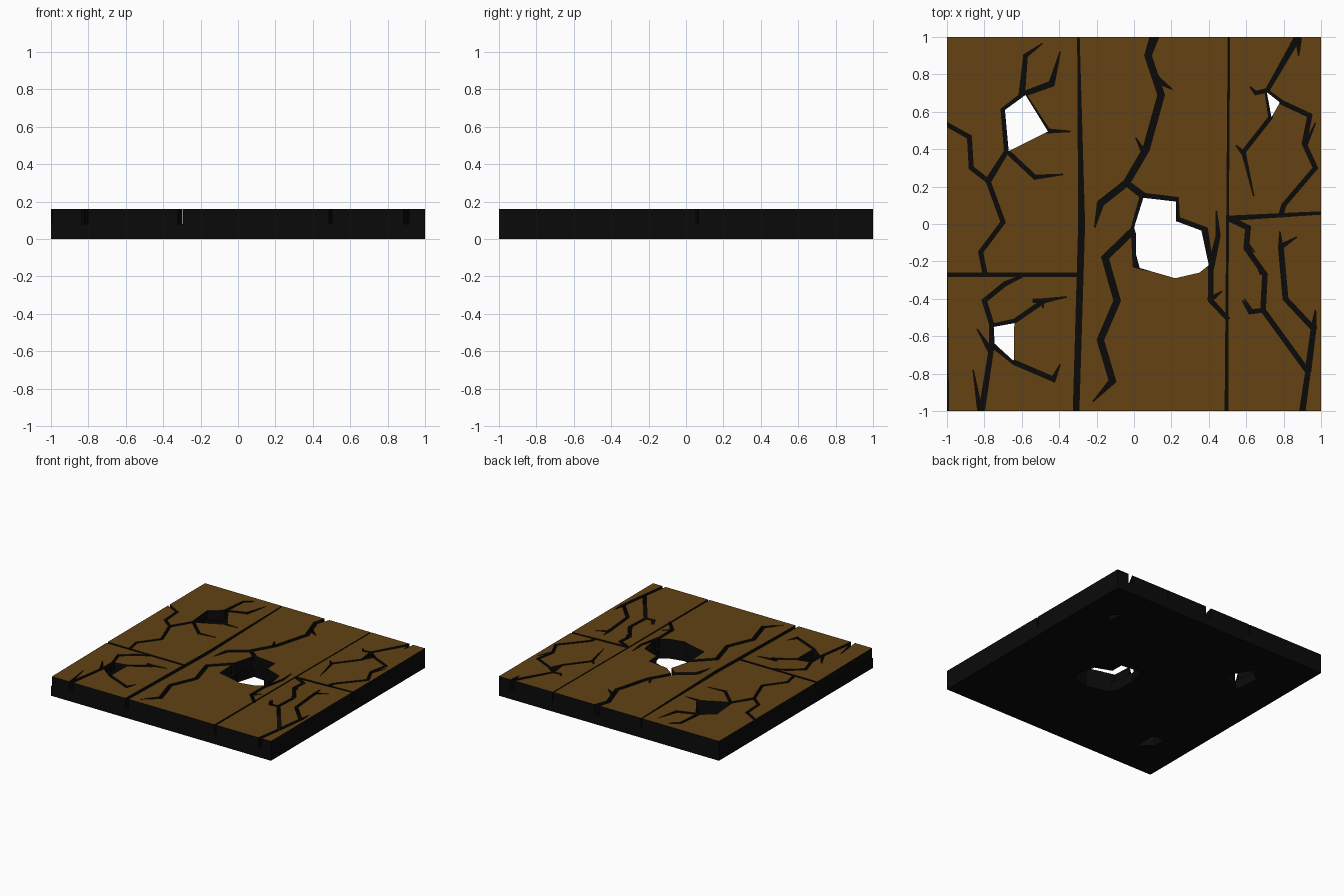
import bpy, bmesh
from mathutils import Vector

TOP, FLOOR = 0.16, 0.08


def material(name, rgb):
    m = bpy.data.materials.new(name)
    m.diffuse_color = (*rgb, 1)
    return m


def make_object(name, bm):
    bmesh.ops.recalc_face_normals(bm, faces=bm.faces)
    me = bpy.data.meshes.new(name)
    bm.to_mesh(me)
    bm.free()
    ob = bpy.data.objects.new(name, me)
    bpy.context.collection.objects.link(ob)
    return ob


def prism(bm, outline, z0, z1):
    lo = [bm.verts.new((x, y, z0)) for x, y in outline]
    hi = [bm.verts.new((x, y, z1)) for x, y in outline]
    n = len(outline)
    bm.faces.new(lo)
    bm.faces.new(hi)
    for i in range(n):
        j = (i + 1) % n
        bm.faces.new((lo[i], lo[j], hi[j], hi[i]))


def ribbon(bm, points, w0, w1, w2):
    """Crack cutter along a path; width goes start -> middle -> end."""
    p = [Vector(q) for q in points]
    n = len(p)
    rings = []
    for i, c in enumerate(p):
        a = (p[i] - p[i - 1]).normalized() if i else (p[1] - p[0]).normalized()
        b = (p[i + 1] - p[i]).normalized() if i < n - 1 else a
        t = (a + b).normalized()
        side = Vector((-t.y, t.x)) / max(0.6, t.dot(a))
        w = w0 if i == 0 else w2 if i == n - 1 else w1
        l, r = c + side * w / 2, c - side * w / 2
        rings.append([bm.verts.new((q.x, q.y, z))
                      for q, z in ((l, FLOOR), (r, FLOOR), (r, 0.2), (l, 0.2))])
    bm.faces.new(rings[0])
    bm.faces.new(rings[-1])
    for u, v in zip(rings, rings[1:]):
        for k in range(4):
            m = (k + 1) % 4
            bm.faces.new((u[k], u[m], v[m], v[k]))


T = 0.003  # pointed crack tip

# gaps between the planks: path, start / middle / end width
plank_gaps = [
    ([(-.298, 1.05), (-.28, 0), (-.311, -1.05)], .007, .032, .03),
    ([(.508, 1.05), (.5, 0), (.494, -1.05)], .008, .009, .015),
    ([(-1.05, -.271), (-.29, -.271)], .018, .018, .018),
    ([(.499, .03), (1.05, .062)], .024, .02, .012),
    ([(-1, -.271), (-1, -1.05)], T, .01, .018),
]
left_cracks = [
    ([(-1.05, .56), (-.88, .465), (-.87, .30), (-.78, .23), (-.70, .01), (-.82, -.15), (-.795, -.275)], .02, .022, .022),
    ([(-.78, .23), (-.68, .39), (-.53, .25), (-.38, .265)], .03, .022, T),
    ([(-.68, .385), (-.70, .61), (-.59, .695), (-.46, .497), (-.34, .495)], .025, .022, T),
    ([(-.60, .69), (-.58, .90), (-.49, .965)], .03, .02, T),
    ([(-.59, .695), (-.44, .75), (-.395, .92)], .025, .03, T),
    ([(-.58, -.27), (-.69, -.32), (-.80, -.41), (-.76, -.54), (-.76, -.65), (-.822, -1.05)], .01, .023, .03),
    ([(-.76, -.545), (-.64, -.52), (-.48, -.41), (-.36, -.39)], .02, .022, T),
    ([(-.755, -.645), (-.64, -.74), (-.43, -.83), (-.395, -.75)], .03, .024, T),
    ([(-.84, -.56), (-.765, -.68)], T, .02, .03),
    ([(-.86, -.78), (-.815, -1.05)], T, .02, .03),
    ([(-.54, -.41), (-.49, -.41), (-.485, -.45)], .02, .02, T),
]
middle_cracks = [
    ([(.125, 1.05), (.075, .90), (.145, .69), (.065, .40), (-.04, .22), (-.18, .11), (-.21, -.02)], .05, .035, T),
    ([(.08, .86), (.125, .77), (.205, .72)], .02, .035, T),
    ([(.01, .46), (.06, .37)], T, .02, .03),
    ([(-.04, .22), (.05, .15), (.0, -.03), (-.155, -.18), (-.09, -.41), (-.18, -.62), (-.115, -.84), (-.22, -.95)], .03, .034, T),
    ([(.045, .15), (.225, .13), (.23, .025), (.38, -.03), (.41, -.22), (.41, -.41), (.505, -.51)], .03, .026, .02),
    ([(.44, .07), (.45, -.06), (.41, -.24)], T, .022, .03),
    ([(.40, -.41), (.47, -.36)], .03, .02, T),
    ([(0, -.02), (.01, -.22), (.08, -.25)], .03, .03, T),
]
right_cracks = [
    ([(.905, 1.05), (.71, .71), (.73, .57), (.585, .385), (.64, .15)], .035, .02, T),
    ([(.88, .99), (.88, .9)], .03, .02, T),
    ([(.71, .71), (.79, .65), (.94, .58), (.91, .43), (.97, .30), (.80, .10), (.785, .04)], .02, .022, .025),
    ([(.62, .735), (.65, .70), (.715, .715)], T, .018, .02),
    ([(.545, .42), (.59, .375)], T, .02, .025),
    ([(.97, .54), (.915, .42)], T, .015, .02),
    ([(.51, .03), (.61, -.02), (.60, -.13), (.70, -.27), (.69, -.46), (.93, -.79), (.893, -1.05)], .03, .025, .03),
    ([(.70, -.46), (.62, -.47), (.58, -.41)], .02, .022, T),
    ([(.59, -.40), (.63, -.47)], T, .02, .02),
    ([(.645, -.15), (.61, -.10), (.68, -.27)], T, .015, .01),
    ([(.87, -.07), (.785, -.12), (.81, -.40), (.96, -.56), (.93, -.79)], T, .026, .03),
    ([(.78, -.04), (.785, -.13)], T, .02, .025),
    ([(.97, -.46), (.96, -.56)], T, .02, .03),
]
# holes right through the slab
holes = [
    [(-.69, .61), (-.58, .69), (-.46, .495), (-.67, .39)],
    [(-.75, -.55), (-.64, -.53), (-.643, -.733), (-.745, -.64)],
    [(.71, .705), (.78, .65), (.735, .57)],
    [(.05, .14), (.225, .12), (.225, .015), (.36, -.035), (.40, -.22), (.35, -.26),
     (.22, -.29), (.03, -.235), (.01, -.16), (.01, -.05), (0, -.02)],
]

# floor slab
bm = bmesh.new()
prism(bm, [(-1, -1), (1, -1), (1, 1), (-1, 1)], 0, TOP)
slab = make_object("broken_plank_floor", bm)

# cutters
bm = bmesh.new()
for path, a, b, c in plank_gaps + left_cracks + middle_cracks + right_cracks:
    ribbon(bm, path, a, b, c)
crack_cutter = make_object("crack_cutter", bm)
bm = bmesh.new()
for outline in holes:
    prism(bm, outline, -0.1, 0.3)
hole_cutter = make_object("hole_cutter", bm)

for cutter in (crack_cutter, hole_cutter):
    cutter.hide_render = True
    cutter.hide_set(True)
    mod = slab.modifiers.new(cutter.name, 'BOOLEAN')
    mod.operation, mod.solver, mod.object = 'DIFFERENCE', 'EXACT', cutter
    mod.use_self = True

# bake the cuts so that only the top faces get the wood colour
dg = bpy.context.evaluated_depsgraph_get()
mesh = bpy.data.meshes.new_from_object(slab.evaluated_get(dg))
slab.modifiers.clear()
slab.data = mesh
for cutter in (crack_cutter, hole_cutter):
    bpy.data.objects.remove(cutter)

mesh.materials.clear()
mesh.materials.append(material("dark_void", (.003, .003, .003)))
mesh.materials.append(material("brown_wood", (.125, .055, .007)))
for f in mesh.polygons:
    f.use_smooth = False
    f.material_index = int(f.normal.z > 0.9 and f.center.z > TOP - 0.01)
